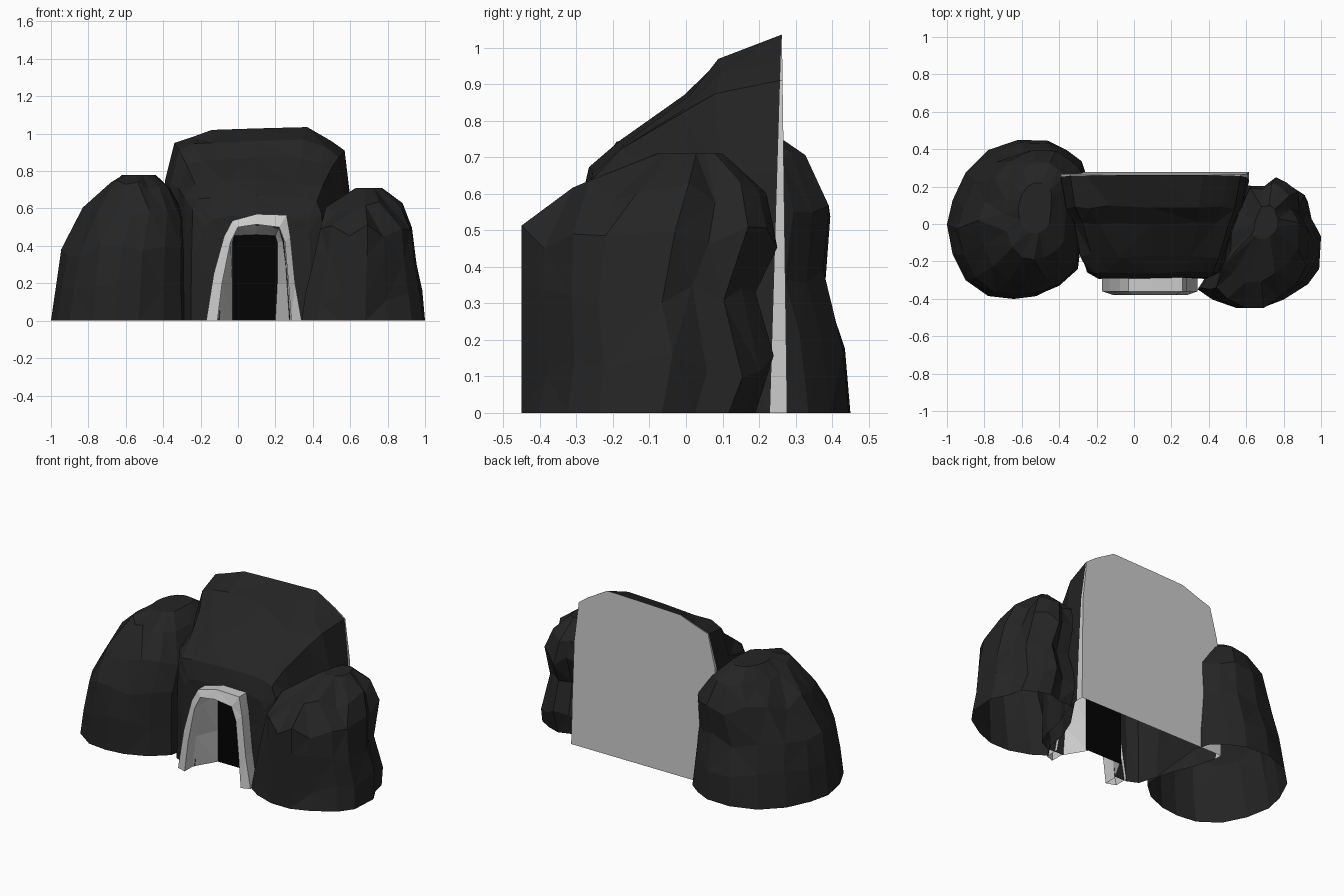
import bpy, bmesh, random

random.seed(4)


def material(name, v):
    m = bpy.data.materials.new(name)
    m.diffuse_color = (v, v, v, 1)
    return m


ROCK = material("dark_rock", 0.018)
STONE = material("grey_stone", 0.52)
BLACK = material("black_opening", 0.001)


def loft(name, rings, mat, closed=True, cap_start=False, cap_end=False, triangulate=False):
    """Skin a list of equal-length point rings."""
    bm = bmesh.new()
    vs = [[bm.verts.new(p) for p in r] for r in rings]
    n = len(rings[0])
    for a, b in zip(vs, vs[1:]):
        for i in range(n if closed else n - 1):
            j = (i + 1) % n
            bm.faces.new((a[i], a[j], b[j], b[i]))
    if cap_start:
        bm.faces.new(vs[0][::-1])
    if cap_end:
        bm.faces.new(vs[-1])
    if triangulate:
        bmesh.ops.triangulate(bm, faces=[f for f in bm.faces if len(f.verts) == 4])
    bmesh.ops.recalc_face_normals(bm, faces=bm.faces)
    me = bpy.data.meshes.new(name)
    bm.to_mesh(me)
    bm.free()
    me.materials.append(mat)
    ob = bpy.data.objects.new(name, me)
    bpy.context.collection.objects.link(ob)
    return ob


def boulder(name, outline, levels, rough):
    """Fit the ground outline to each level: (z, x min, x max, y min, y max)."""
    xs, ys = zip(*outline)
    lo, hi = (min(xs), min(ys)), (max(xs), max(ys))
    rings = []
    for k, (z, x0, x1, y0, y1) in enumerate(levels):
        ring = []
        inner = 0 < k < len(levels) - 1
        for x, y in outline:
            u, v = (x - lo[0]) / (hi[0] - lo[0]) - 0.5, (y - lo[1]) / (hi[1] - lo[1]) - 0.5
            extreme = max(abs(u), abs(v)) > 0.48
            f = 1 - random.random() * rough if inner and not extreme else 1
            dz = random.uniform(-0.035, 0.035) if inner else 0
            ring.append(((x0 + x1) / 2 + u * f * (x1 - x0), (y0 + y1) / 2 + v * f * (y1 - y0), z + dz))
        rings.append(ring)
    return loft(name, rings, ROCK, cap_end=True, triangulate=True)


# side boulders, open underneath
boulder("left_boulder",
        [(-1, 0), (-0.97, -0.16), (-0.9, -0.3), (-0.78, -0.385), (-0.65, -0.40), (-0.53, -0.385),
         (-0.4, -0.33), (-0.3, -0.24), (-0.27, 0), (-0.25, 0.25), (-0.28, 0.34), (-0.36, 0.40),
         (-0.46, 0.45), (-0.62, 0.455), (-0.78, 0.40), (-0.9, 0.28), (-0.97, 0.13)],
        [(0, -1, -0.25, -0.40, 0.45), (0.19, -0.975, -0.25, -0.40, 0.435),
         (0.37, -0.945, -0.25, -0.38, 0.38), (0.57, -0.83, -0.26, -0.31, 0.395),
         (0.72, -0.70, -0.35, -0.19, 0.33), (0.78, -0.62, -0.44, -0.05, 0.22)], 0.04)
boulder("right_boulder",
        [(0.34, -0.34), (0.42, -0.40), (0.55, -0.45), (0.68, -0.45), (0.80, -0.40), (0.93, -0.31),
         (0.99, -0.22), (1, -0.03), (0.95, 0.07), (0.93, 0.17), (0.85, 0.22),
         (0.77, 0.25), (0.69, 0.22), (0.58, 0.22), (0.48, 0.06), (0.42, -0.1), (0.40, -0.24)],
        [(0, 0.34, 1.0, -0.45, 0.19), (0.13, 0.36, 0.985, -0.45, 0.24),
         (0.32, 0.41, 0.955, -0.45, 0.19), (0.48, 0.44, 0.93, -0.45, 0.25),
         (0.61, 0.47, 0.88, -0.31, 0.22), (0.71, 0.63, 0.77, -0.08, 0.10)], 0.06)

# sloping hill: one silhouette, cut lower and narrower toward the front
OUTLINE = [(-0.41, 0), (-0.41, 0.35), (-0.39, 0.75), (-0.34, 0.95), (-0.25, 0.98),
           (-0.14, 1.02), (0.10, 1.028), (0.37, 1.035), (0.50, 0.96), (0.57, 0.91),
           (0.60, 0.66), (0.61, 0.3), (0.615, 0)]


def section(y, height, width, rough=0.0, lean=0.0):
    j = lambda: random.uniform(-rough, rough)
    return [(0.1 + (x - 0.1) * width + j(), y + lean * z + j(),
             0.6 * min(z, height) + 0.4 * z / 1.035 * height + (j() if z else 0)) for x, z in OUTLINE]


DOOR_HOLE = [(-0.10, 0), (-0.09, 0.15), (-0.075, 0.3), (-0.05, 0.42), (-0.02, 0.49), (0.04, 0.51),
             (0.10, 0.51), (0.16, 0.51), (0.22, 0.49), (0.24, 0.42), (0.255, 0.3), (0.265, 0.15), (0.275, 0)]
loft("hill", [section(0.23, 1.035, 1, 0, 0.03), section(0.09, 0.96, 0.94, 0.01),
              section(0.0, 0.87, 0.86, 0.012), section(-0.17, 0.745, 0.77, 0.012),
              section(-0.26, 0.67, 0.69, 0.006), section(-0.29, 0.56, 0.57, 0.004),
              [(x, -0.29, z) for x, z in DOOR_HOLE]], ROCK, closed=False, triangulate=True)

# flat back slab, thickest at the ground
loft("back_slab", [section(0.23, 1.035, 1, 0, 0.03), section(0.277, 1.035, 1, 0, -0.014)],
     STONE, closed=False, cap_end=True)

# stone doorway: outer, front and inner arches
OUTER = [(-0.17, 0), (-0.13, 0.25), (-0.075, 0.45), (-0.03, 0.535), (0.10, 0.57),
         (0.26, 0.565), (0.28, 0.45), (0.305, 0.2), (0.34, 0)]
FRONT = [(-0.11, 0), (-0.085, 0.2), (-0.04, 0.42), (0.0, 0.50), (0.10, 0.515),
         (0.22, 0.50), (0.25, 0.42), (0.27, 0.2), (0.285, 0)]
INNER = [(-0.03, 0), (-0.03, 0.2), (-0.03, 0.42), (-0.02, 0.455), (0.10, 0.46),
         (0.20, 0.455), (0.21, 0.42), (0.21, 0.2), (0.20, 0)]
loft("doorway_arch", [[(x, y, z) for x, z in pts] for pts, y in
                      ((OUTER, -0.27), (OUTER, -0.36), (FRONT, -0.38), (FRONT, -0.30), (INNER, -0.16))],
     STONE, closed=False, triangulate=True)

# black panel closing the passage
loft("dark_opening", [[(-0.04, -0.16, z), (0.22, -0.16, z)] for z in (0, 0.47)], BLACK, closed=False)
